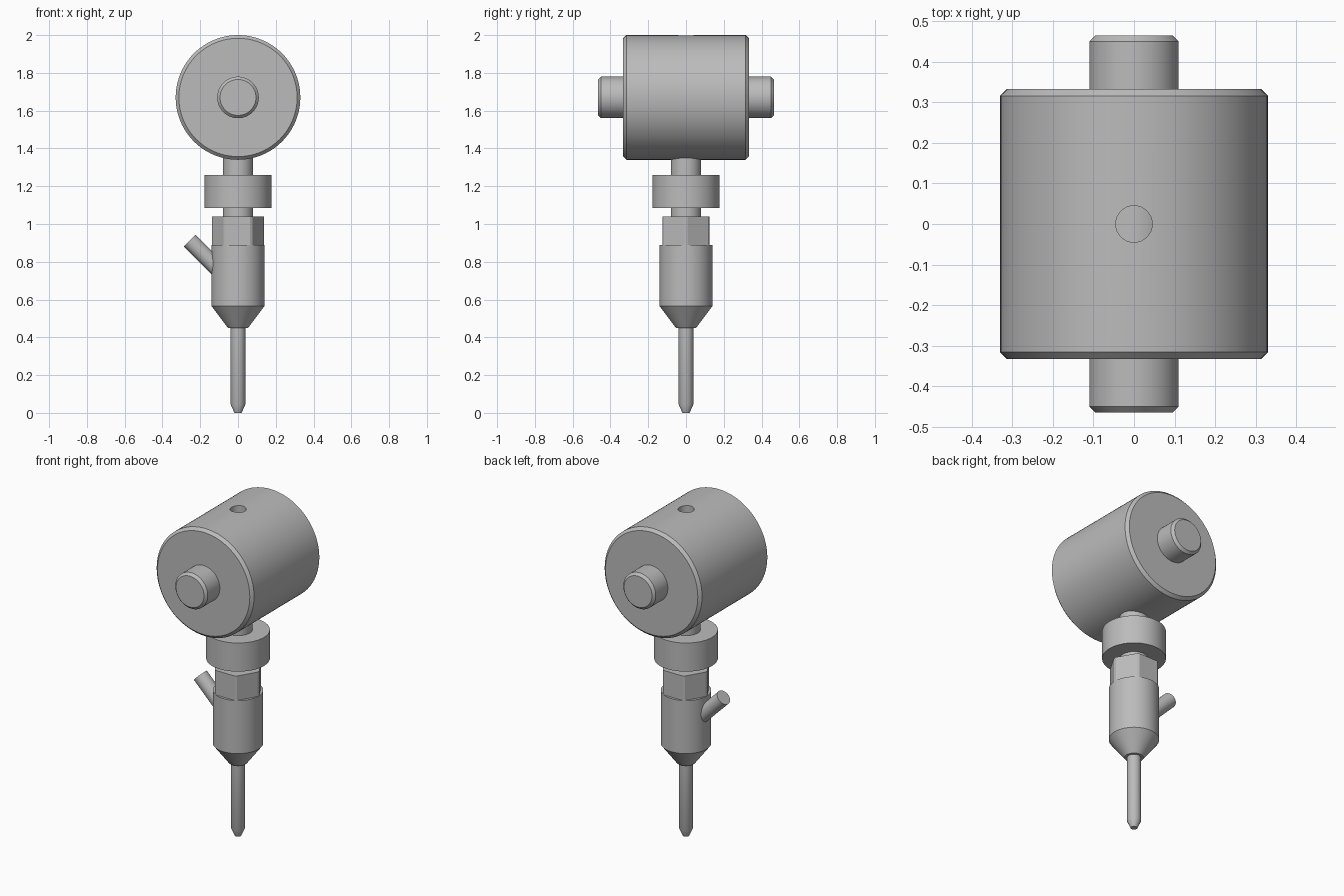
import bpy, bmesh
from math import pi, sin, cos, radians
from mathutils import Matrix, Vector

cube = bpy.data.objects.get("Cube")
if cube:
    bpy.data.objects.remove(cube, do_unlink=True)

steel = bpy.data.materials.new("grey steel")
steel.use_nodes = True
GREY = (0.5, 0.5, 0.5, 1)
steel.diffuse_color = GREY
steel.node_tree.nodes["Principled BSDF"].inputs["Base Color"].default_value = GREY


def lathe(name, profile, matrix=Matrix(), angles=None):
    """Stack capped rings of (radius, height) along the local z axis."""
    angles = angles or [2 * pi * i / 96 for i in range(96)]
    bm = bmesh.new()
    rings = [[bm.verts.new((r * cos(a), r * sin(a), h)) for a in angles]
             for r, h in profile]
    n = len(angles)
    for low, high in zip(rings, rings[1:]):
        for i in range(n):
            j = (i + 1) % n
            bm.faces.new((low[i], low[j], high[j], high[i]))
    bm.faces.new(rings[0][::-1])
    bm.faces.new(rings[-1])
    bm.transform(matrix)
    mesh = bpy.data.meshes.new(name)
    bm.to_mesh(mesh)
    bm.free()
    mesh.materials.append(steel)
    obj = bpy.data.objects.new(name, mesh)
    bpy.context.collection.objects.link(obj)
    return obj


def activate(obj):
    bpy.ops.object.select_all(action='DESELECT')
    obj.select_set(True)
    bpy.context.view_layer.objects.active = obj


def chamfered(radius, half, c):
    return [(radius - c, -half), (radius, c - half), (radius, half - c), (radius - c, half)]


# Horizontal drum with a shaft through it
across = Matrix.Translation((0, 0, 1.67)) @ Matrix.Rotation(pi / 2, 4, 'X')
drum = lathe("drum", chamfered(0.33, 0.333, 0.017), across)
shaft = lathe("shaft", chamfered(0.11, 0.465, 0.015), across)

# Small hole in the top of the drum, down to the shaft
drill = lathe("drill_cutter", [(0.045, 1.75), (0.045, 2.1)])
drill.hide_render = True
activate(drum)
cut = drum.modifiers.new("top_hole", 'BOOLEAN')
cut.operation = 'DIFFERENCE'
cut.solver = 'EXACT'
cut.object = drill
bpy.ops.object.modifier_apply(modifier=cut.name)
bpy.data.objects.remove(drill, do_unlink=True)

# Neck and collar
neck = lathe("neck", [(0.08, 1.0), (0.08, 1.4)])
collar = lathe("collar", [(0.177, 1.085), (0.177, 1.26)])

# Hexagon with narrow rounded-off corners
corners = [radians(60 * k + s) for k in range(6) for s in (-3.2, 3.2)]
hexagon = lathe("hexagon_nut", [(0.139, 0.87), (0.139, 1.04)], angles=corners)

# Body with tapered lower end, and the thin probe below it
body = lathe("body", [(0.053, 0.45), (0.14, 0.565), (0.14, 0.89)])
probe = lathe("probe", [(0.019, 0), (0.039, 0.045), (0.039, 0.5)])

# Slanted side tube
start, end = Vector((-0.04, 0, 0.697)), Vector((-0.255, 0, 0.912))
axis = end - start
slant = Matrix.Translation(start) @ axis.to_track_quat('Z', 'Y').to_matrix().to_4x4()
tube = lathe("side_tube", [(0.044, 0), (0.044, axis.length)], slant)

# Smooth round sides, crisp edges
for part in (drum, shaft, neck, collar, body, probe, tube):
    activate(part)
    bpy.ops.object.shade_smooth_by_angle(angle=radians(25))
